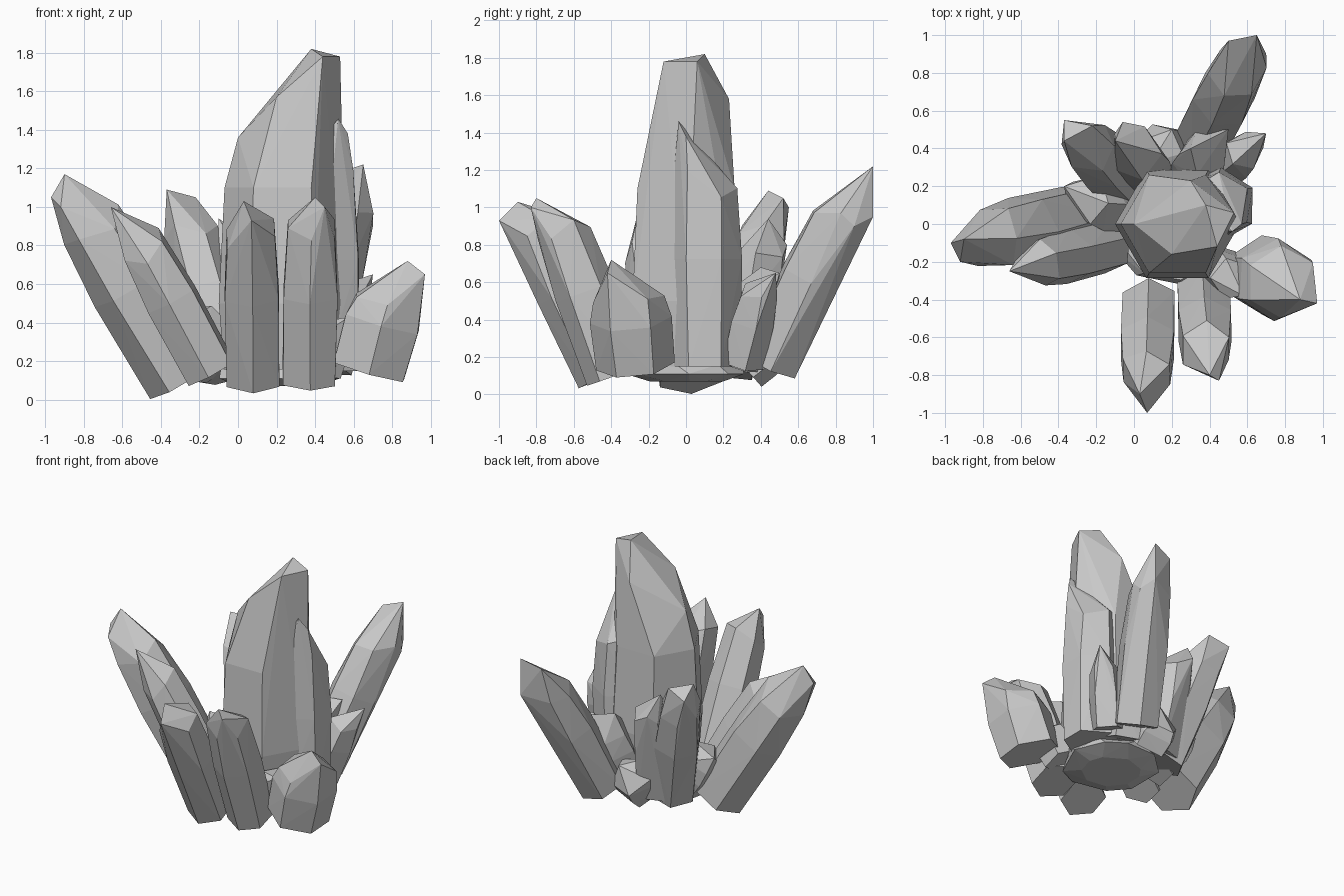
import bpy
import bmesh
import math
import random
from mathutils import Vector

random.seed(7)
cube = bpy.data.objects.get("Cube")
if cube:
    bpy.data.objects.remove(cube, do_unlink=True)

# One plain stone colour
stone = bpy.data.materials.new("grey crystal")
stone.use_nodes = True
grey = (0.58, 0.58, 0.58, 1)
stone.diffuse_color = grey
shader = next(node for node in stone.node_tree.nodes if node.type == "BSDF_PRINCIPLED")
shader.inputs["Base Color"].default_value = grey
shader.inputs["Roughness"].default_value = 0.8


def hull(name, points):
    """Make a flat-faceted solid wrapped tightly around the points."""
    bm = bmesh.new()
    for point in points:
        bm.verts.new(point)
    result = bmesh.ops.convex_hull(bm, input=bm.verts[:])
    loose = {item for item in result["geom_interior"] + result["geom_unused"]
             if isinstance(item, bmesh.types.BMVert)}
    bmesh.ops.delete(bm, geom=list(loose), context="VERTS")
    bmesh.ops.recalc_face_normals(bm, faces=bm.faces[:])
    mesh = bpy.data.meshes.new(name)
    bm.to_mesh(mesh)
    bm.free()
    mesh.materials.append(stone)
    bpy.context.collection.objects.link(bpy.data.objects.new(name, mesh))


def ring(center, across, beside, radius, sides, spin=0.0, wobble=0.0):
    """Corners of a slightly irregular polygon around a centre."""
    corners = []
    for i in range(sides):
        angle = spin + math.tau * i / sides + random.uniform(-wobble, wobble)
        corners.append(center + radius * (across * math.cos(angle) + beside * math.sin(angle)))
    return corners


def crystal(name, base, end, radius, tips, sides=6, spin=0.0, shoulder=0.84):
    """Many-sided shaft from base to end, closed by uneven facets meeting at the tips."""
    base, end = Vector(base), Vector(end)
    axis = end - base
    across = axis.cross(Vector((0, 1, 0))).normalized()
    beside = axis.cross(across).normalized()
    points = [Vector(tip) for tip in tips]
    for along, width in ((0, 0.96), (0.5, 1), (shoulder, 0.87)):
        corners = ring(base + axis * along, across, beside, radius * width, sides, spin, 0.06)
        # The shoulder corners sit at uneven heights
        uneven = 0.07 if along == shoulder else 0
        points += [corner + axis * random.uniform(-uneven, uneven) for corner in corners]
    hull(name, points)


# Great central crystal: a hexagonal shaft with a slanted, chiselled crown
east, north = Vector((1, 0, 0)), Vector((0, 1, 0))
central = [(0, 0, 1.36), (0.2, -0.16, 1.57), (0.3, 0.23, 1.58),
           (0.44, -0.12, 1.78), (0.53, 0.06, 1.78), (0.38, 0.1, 1.82)]
for height, radius in ((0.15, 0.3), (0.5, 0.33), (1.1, 0.3)):
    central += ring(Vector((0.23, 0, height)), east, north, radius, sides=6)
hull("central_crystal", central)

# Companion pressed flat against the central crystal
crystal("companion_crystal", base=(0.45, 0.1, 0.15), end=(0.45, 0.1, 1.3), radius=0.2,
        tips=[(0.52, -0.04, 1.46), (0.57, 0, 1.38)], spin=math.pi / 6)

# Long outer crystals
crystal("back_long_crystal", base=(0.37, 0.45, 0.16), end=(0.58, 0.88, 1.1), radius=0.17,
        tips=[(0.65, 1, 1.22), (0.5, 0.97, 1.17), (0.7, 0.9, 0.9), (0.65, 1, 0.95)])
crystal("side_long_crystal", base=(-0.29, 0.03, 0.1), end=(-0.85, -0.1, 1.06), radius=0.2,
        tips=[(-0.9, -0.08, 1.17), (-0.97, -0.1, 1.05), (-0.92, -0.2, 1)])
crystal("side_slim_crystal", base=(-0.14, -0.12, 0.14), end=(-0.55, -0.22, 0.9), radius=0.15,
        tips=[(-0.66, -0.25, 1)], spin=0.4)
crystal("front_crystal_outer", base=(0.08, -0.43, 0.1), end=(0.06, -0.85, 1), radius=0.165,
        tips=[(0.03, -0.9, 1.03), (0.07, -1, 0.93)], spin=math.pi / 6)
crystal("front_crystal_inner", base=(0.37, -0.38, 0.1), end=(0.38, -0.7, 1), radius=0.165,
        tips=[(0.4, -0.8, 1.05), (0.45, -0.83, 1)], spin=math.pi / 6)
crystal("back_side_crystal", base=(-0.05, 0.22, 0.13), end=(-0.28, 0.45, 1), radius=0.165,
        tips=[(-0.37, 0.44, 1.09), (-0.22, 0.52, 1.05), (-0.37, 0.55, 1)])
crystal("back_middle_crystal", base=(0.05, 0.27, 0.14), end=(0, 0.4, 0.84), radius=0.165,
        tips=[(-0.1, 0.44, 0.94), (-0.06, 0.54, 0.8)], sides=5, spin=0.6)

# Stout crystal with a wide body
crystal("stout_crystal", base=(0.68, -0.27, 0.15), end=(0.82, -0.32, 0.65), radius=0.22,
        tips=[(0.88, -0.4, 0.72), (0.97, -0.42, 0.65)], spin=math.pi / 6, shoulder=0.75)

# Small shards filling the gaps around the foot
crystal("back_shard_tall", base=(0.32, 0.25, 0.16), end=(0.38, 0.4, 0.6), radius=0.15,
        tips=[(0.3, 0.4, 0.68), (0.5, 0.5, 0.65)], sides=5)
crystal("back_shard_outer", base=(0.48, 0.3, 0.16), end=(0.6, 0.4, 0.6), radius=0.12,
        tips=[(0.7, 0.48, 0.65)], sides=5, spin=0.8)
crystal("back_shard_low", base=(0.14, 0.3, 0.16), end=(0.14, 0.46, 0.3), radius=0.17,
        tips=[(0.2, 0.5, 0.36)], sides=5)
crystal("side_shard", base=(-0.08, 0.1, 0.16), end=(-0.27, 0.14, 0.44), radius=0.16,
        tips=[(-0.37, 0.2, 0.45)], sides=5, spin=0.5)
crystal("front_shard", base=(0.44, -0.22, 0.16), end=(0.53, -0.3, 0.42), radius=0.13,
        tips=[(0.58, -0.38, 0.43)], sides=5)

# Rough rock that ties the crystals together
rock = []
for height, radius in ((0.07, 0.2), (0.11, 0.33), (0.16, 0.3)):
    rock += ring(Vector((0.2, 0, height)), east, north, radius, sides=9, wobble=0.2)
hull("base_rock", rock)
